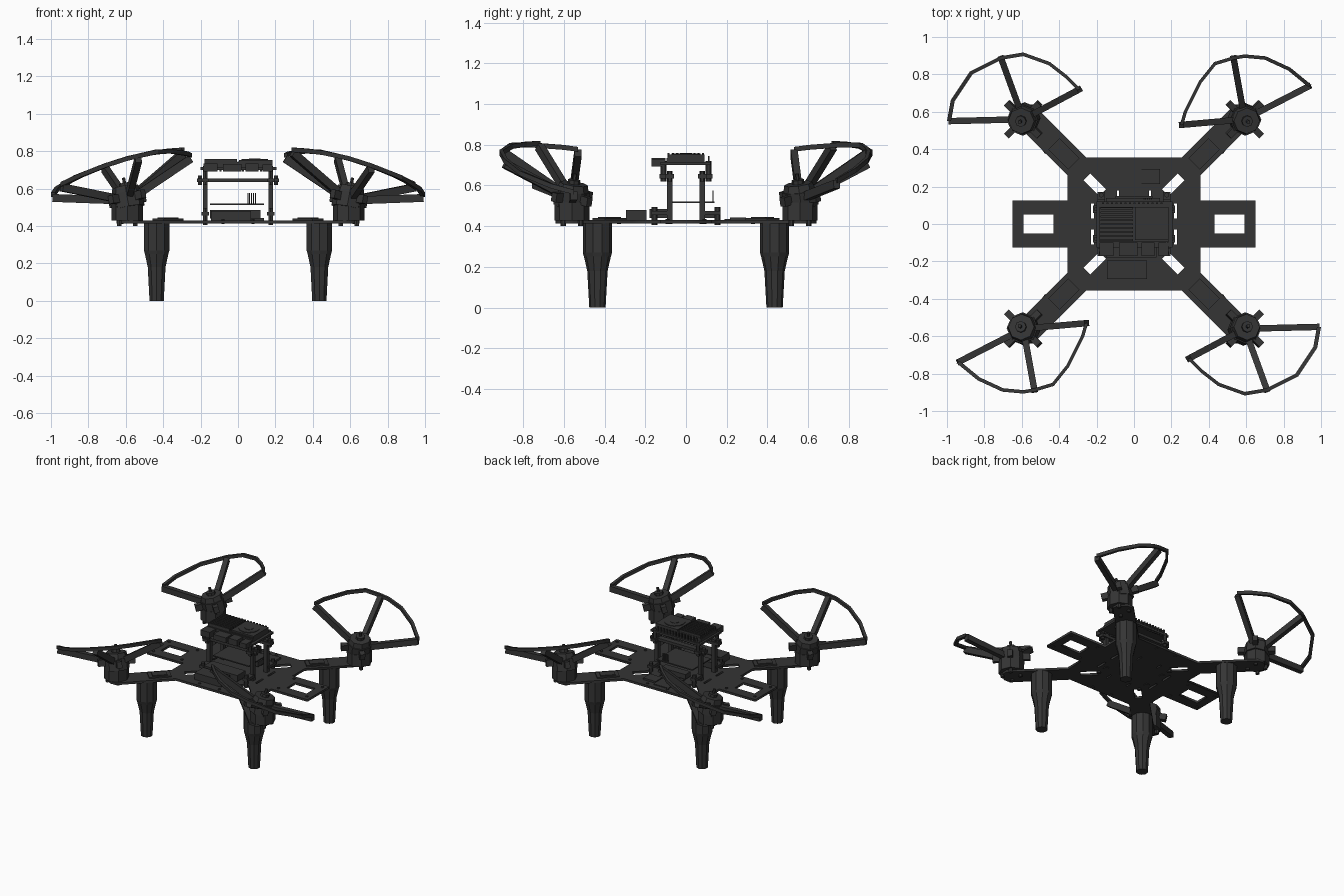
import bpy, bmesh, math
from mathutils import Matrix, Vector

if "Cube" in bpy.data.objects:
    bpy.data.objects.remove(bpy.data.objects["Cube"])

mat = bpy.data.materials.new("dark_grey")
mat.diffuse_color = (0.035, 0.035, 0.035, 1)
mat.use_nodes = True
mat.node_tree.nodes["Principled BSDF"].inputs["Base Color"].default_value = mat.diffuse_color


def finish(bm, name):
    bmesh.ops.recalc_face_normals(bm, faces=bm.faces)
    me = bpy.data.meshes.new(name)
    bm.to_mesh(me)
    bm.free()
    me.materials.append(mat)
    ob = bpy.data.objects.new(name, me)
    bpy.context.collection.objects.link(ob)
    return ob


def box(bm, x0, x1, y0, y1, z0, z1):
    m = Matrix.Translation(((x0 + x1) / 2, (y0 + y1) / 2, (z0 + z1) / 2))
    bmesh.ops.create_cube(bm, size=1, matrix=m @ Matrix.Diagonal((x1 - x0, y1 - y0, z1 - z0, 1)))


def cyl(bm, m, r, z0, z1, n=8, r2=None):
    bmesh.ops.create_cone(bm, cap_ends=True, segments=n, radius1=r, radius2=r if r2 is None else r2,
                          depth=z1 - z0, matrix=m @ Matrix.Translation((0, 0, (z0 + z1) / 2)))


def beam(bm, p, q, w, h):
    p, q = Vector(p), Vector(q)
    d = q - p
    x = d.normalized()
    y = Vector((0, 0, 1)).cross(x).normalized()
    r = Matrix((x, y, x.cross(y))).transposed().to_4x4()
    bmesh.ops.create_cube(bm, size=1, matrix=Matrix.Translation((p + q) / 2) @ r
                          @ Matrix.Diagonal((d.length, w, h, 1)))


def at(x, y, z=0):
    return Matrix.Translation((x, y, z))


# Flat X-shaped frame plate: filled outline with cut-out slots
quarter = [(.65, .125), (.355, .125), (.355, .26), (.645, .55), (.645, .59), (.59, .64), (.54, .64), (.255, .355)]
loops = [quarter + [(-x, y) for x, y in quarter[::-1]] +
         [(-x, -y) for x, y in quarter] + [(x, -y) for x, y in quarter[::-1]]]
for s in (-1, 1):
    loops.append([(s * .43, -.05), (s * .59, -.05), (s * .59, .05), (s * .43, .05)])
    for t in (-1, 1):
        loops.append([(s * x, t * y) for x, y in [(.15, .185), (.185, .15), (.27, .235), (.235, .27)]])
        loops.append([(s * x, t * y) for x, y in [(.215, .03), (.23, .03), (.23, .11), (.215, .11)]])
        loops.append([(s * x, t * y) for x, y in [(.08, .135), (.09, .135), (.09, .18), (.08, .18)]])
cu = bpy.data.curves.new("frame_outline", 'CURVE')
cu.dimensions, cu.fill_mode, cu.extrude = '2D', 'BOTH', .008
for lp in loops:
    sp = cu.splines.new('POLY')
    sp.points.add(len(lp) - 1)
    for pt, (x, y) in zip(sp.points, lp):
        pt.co = (x, y, 0, 1)
    sp.use_cyclic_u = True
tmp = bpy.data.objects.new("frame_outline", cu)
bpy.context.collection.objects.link(tmp)
dg = bpy.context.evaluated_depsgraph_get()
me = bpy.data.meshes.new_from_object(tmp.evaluated_get(dg))
bpy.data.objects.remove(tmp)
me.materials.clear()
me.materials.append(mat)
plate = bpy.data.objects.new("frame_plate", me)
plate.location.z = .422
bpy.context.collection.objects.link(plate)

# Guard rims in local (inward x, outward y) coordinates, and their spoke indices
rim_a = [(.34, -.03), (.32, .04), (.24, .20), (.16, .30), (.06, .33), (0, .34), (-.11, .33), (-.24, .27), (-.35, .18)]
rim_b = [(-.40, -.01), (-.38, .10), (-.28, .25), (-.12, .33), (0, .35), (.14, .30), (.23, .23), (.30, .16)]
MX, MY = .592, .56

for sx, xn in ((-1, "left"), (1, "right")):
    for sy, yn in ((-1, "front"), (1, "back")):
        tag = yn + "_" + xn
        # Landing leg: stepped taper
        bm = bmesh.new()
        prev = None
        for r, z in [(.04, 0), (.05, .18), (.066, .25), (.072, .27), (.072, .415)]:
            ring = [bm.verts.new((sx * .435 + r * math.cos(a), sy * .435 + r * math.sin(a), z))
                    for a in [math.tau * (i + .5) / 10 for i in range(10)]]
            if prev:
                for i in range(10):
                    bm.faces.new((prev[i], prev[i - 1], ring[i - 1], ring[i]))
            else:
                bm.faces.new(ring)
            prev = ring
        bm.faces.new(prev)
        finish(bm, "leg_" + tag)

        # Speed controller lying along the arm
        bm = bmesh.new()
        c = Vector((sx * .375, sy * .375, .434))
        d = Vector((sx, sy, 0)).normalized()
        beam(bm, c - d * .075, c + d * .075, .085, .01)
        beam(bm, c - d * .05, c + d * .05, .06, .022)
        finish(bm, "speed_controller_" + tag)

        # Motor mount and bolts
        bm = bmesh.new()
        m = at(sx * MX, sy * MY)
        cyl(bm, m, .085, .428, .515, 8)
        for i in range(4):
            a = math.pi / 4 + i * math.pi / 2
            cyl(bm, m @ at(.06 * math.cos(a), .06 * math.sin(a)), .013, .40, .43, 6)
        finish(bm, "motor_mount_" + tag)

        # Slightly tilted motor with clamp lugs
        bm = bmesh.new()
        n = Vector((.18 * sx, -.14 * sy, 1))
        t = at(sx * MX, sy * MY, .545) @ Vector((0, 0, 1)).rotation_difference(n).to_matrix().to_4x4()
        cyl(bm, t, .085, -.05, .03, 8)
        cyl(bm, t, .078, .03, .065, 8, .07)
        cyl(bm, t, .03, .065, .085, 8)
        cyl(bm, t, .01, .08, .115, 6)
        for i in range(4):
            r = t @ Matrix.Rotation(i * math.pi / 2 + math.pi / 4, 4, 'Z') @ at(.095, 0, 0)
            bmesh.ops.create_cube(bm, size=1, matrix=r @ Matrix.Diagonal((.06, .035, .045, 1)))
        finish(bm, "motor_" + tag)

        # Propeller guard: faceted rim on three rising spokes
        rim, spokes = (rim_a, (0, 4, 8)) if sx == sy else (rim_b, (0, 3, 7))

        def world(u, v, z0):
            return Vector((sx * (MX - u), sy * (MY + v), z0 + .29 * u + .22 * v))

        bm = bmesh.new()
        prev = None
        for u, v in rim:
            cs = []
            for k, h in ((.965, -.012), (1.02, -.012), (1.02, .012), (.965, .012)):
                p = world(u, v, .685)
                q = world(u * k, v * k, .685)
                cs.append(bm.verts.new((q.x, q.y, p.z + h)))
            if prev:
                for i in range(4):
                    bm.faces.new((prev[i], prev[i - 1], cs[i - 1], cs[i]))
            else:
                bm.faces.new(cs)
            prev = cs
        bm.faces.new(prev)
        for i in spokes:
            u, v = rim[i]
            k = .06 / math.hypot(u, v)
            beam(bm, world(u * k, v * k, .555), world(u, v, .668), .034, .042)
        finish(bm, "propeller_guard_" + tag)

# Stack frame: four posts, two rails, feet and board clips
bm = bmesh.new()
for y in (-.08, .08):
    box(bm, -.22, .22, y - .02, y + .02, .635, .655)
    for x in (-.175, .175):
        box(bm, x - .013, x + .013, y - .014, y + .014, .41, .67)
        s = 1 if y > 0 else -1
        ya, yb = sorted((y, y + s * .09))
        box(bm, x - .02, x + .02, ya, yb, .455, .475)
        cyl(bm, at(x, y + s * .075), .014, .405, .495, 6)
        cyl(bm, at(x, y + s * .03), .014, .62, .72, 6)
        box(bm, x - .02, x + .02, min(y, y + s * .05), max(y, y + s * .05), .635, .655)
        cyl(bm, at(x * 1.16, y), .012, .62, .67, 6)
finish(bm, "stack_frame")

# Lower board with pins
bm = bmesh.new()
box(bm, -.15, .14, -.075, .14, .513, .521)
box(bm, -.15, .12, -.18, -.085, .44, .485)
box(bm, -.10, .10, .09, .15, .44, .475)
for i in range(5):
    box(bm, .05 + i * .01, .055 + i * .01, .13, .136, .52, .575)
finish(bm, "lower_board")

# Computer board with ports
bm = bmesh.new()
box(bm, -.20, .205, -.125, .12, .70, .714)
box(bm, -.185, .185, -.095, .09, .712, .735)
for x0, x1, z1 in ((-.185, -.11, .735), (-.08, .02, .73), (.04, .11, .735), (.13, .185, .728)):
    box(bm, x0, x1, -.17, -.10, .692, z1)
for i in range(14):
    box(bm, -.17 + i * .024, -.16 + i * .024, .108, .116, .69, .745)
finish(bm, "computer_board")

# Heat sink fins and fan
bm = bmesh.new()
box(bm, -.18, .185, -.09, .09, .733, .742)
for i in range(9):
    y = -.085 + i * .021
    box(bm, -.18, -.005, y - .005, y + .005, .74, .758)
finish(bm, "heat_sink")
bm = bmesh.new()
box(bm, .005, .185, -.085, .09, .74, .753)
cyl(bm, at(.09, 0), .07, .75, .757, 12)
cyl(bm, at(.09, 0), .03, .755, .76, 12)
finish(bm, "fan")

# Boxes on the plate, front and back
bm = bmesh.new()
box(bm, -.145, .07, -.295, -.195, .43, .48)
finish(bm, "receiver_box")
bm = bmesh.new()
box(bm, .04, .14, .215, .295, .43, .443)
box(bm, -.08, .04, .19, .32, .43, .436)
finish(bm, "sensor_module")

# Small plate screws
bm = bmesh.new()
for x in (-.08, .08):
    for y in (-.33, .33):
        cyl(bm, at(x, y), .01, .41, .436, 6)
for x in (-.62, -.39, .39, .62):
    for y in (-.09, .09):
        cyl(bm, at(x, y), .01, .41, .436, 6)
finish(bm, "plate_screws")
